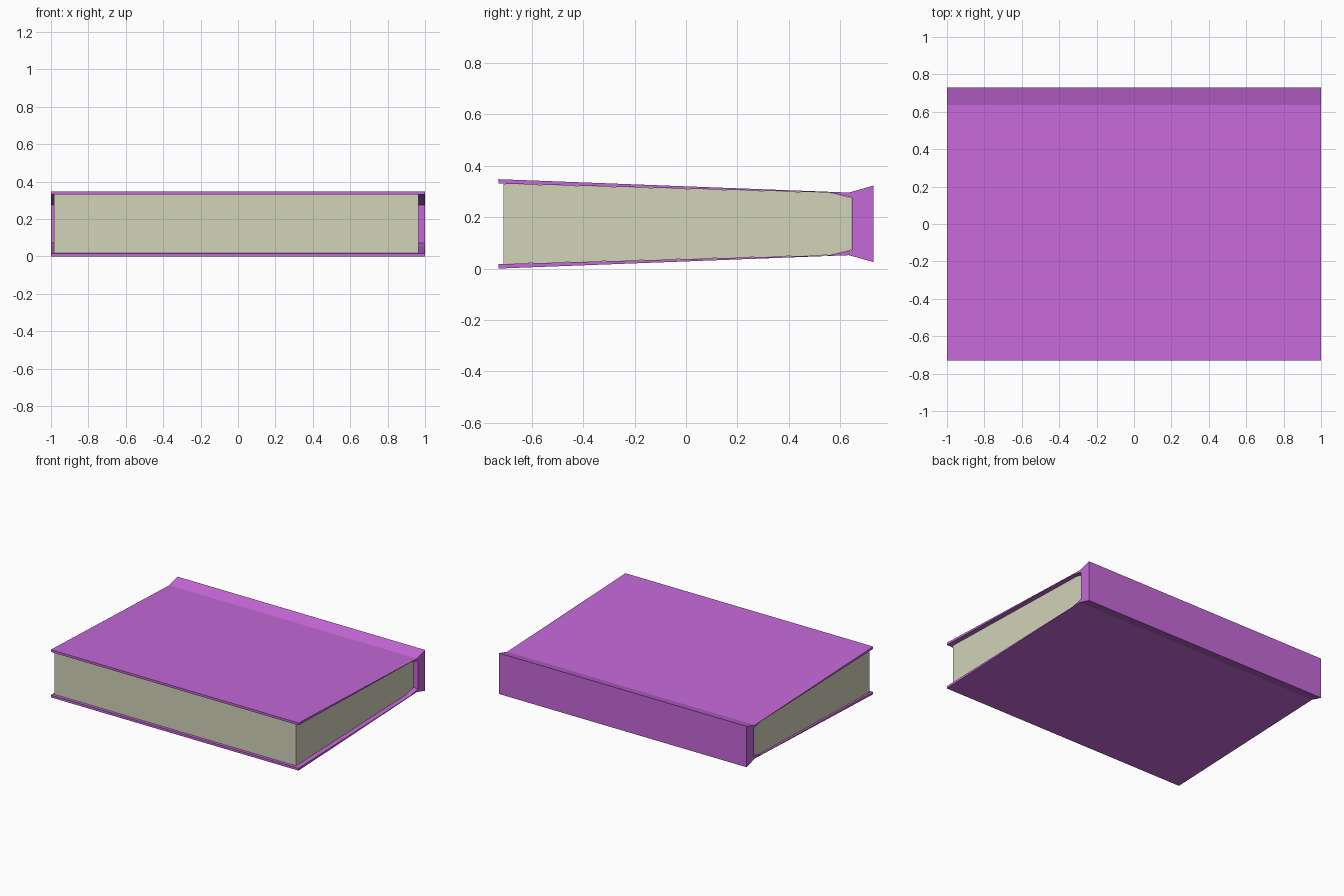
import bpy
import bmesh

cube = bpy.data.objects.get("Cube")
if cube:
    bpy.data.objects.remove(cube, do_unlink=True)

MID = 0.174  # height of the book's plane of symmetry


def material(name, colour):
    mat = bpy.data.materials.new(name)
    mat.use_nodes = True
    mat.diffuse_color = (*colour, 1)
    mat.node_tree.nodes["Principled BSDF"].inputs["Base Color"].default_value = (*colour, 1)
    return mat


def extrude_profile(name, upper, x0, x1, mat):
    """Mirror the upper half profile (y, z) about MID and sweep it along x."""
    outline = upper + [(y, 2 * MID - z) for y, z in reversed(upper)]
    bm = bmesh.new()
    face = bm.faces.new([bm.verts.new((x0, y, z)) for y, z in outline])
    swept = bmesh.ops.extrude_face_region(bm, geom=[face], use_keep_orig=True)
    verts = [g for g in swept["geom"] if isinstance(g, bmesh.types.BMVert)]
    bmesh.ops.translate(bm, verts=verts, vec=(x1 - x0, 0, 0))
    bmesh.ops.recalc_face_normals(bm, faces=bm.faces)
    # Split the concave ends cleanly
    ends = [f for f in bm.faces if len(f.verts) > 4]
    bmesh.ops.triangulate(bm, faces=ends)
    mesh = bpy.data.meshes.new(name)
    bm.to_mesh(mesh)
    bm.free()
    mesh.materials.append(mat)
    obj = bpy.data.objects.new(name, mesh)
    bpy.context.collection.objects.link(obj)
    return obj


purple = material("purple cover", (0.56, 0.14, 0.69))
cream = material("cream paper", (0.64, 0.655, 0.48))

# Cover: thin tapering boards, a hinge groove and a flared spine
extrude_profile("cover", [
    (0.646, 0.276), (0.56, 0.296), (-0.73, 0.331),
    (-0.73, 0.348), (0.635, 0.296), (0.73, 0.323),
], -1, 1, purple)

# Page block filling the space between the boards
extrude_profile("pages", [
    (-0.71, 0.33), (0.56, 0.2955), (0.645, 0.2755),
], -0.985, 0.965, cream)
